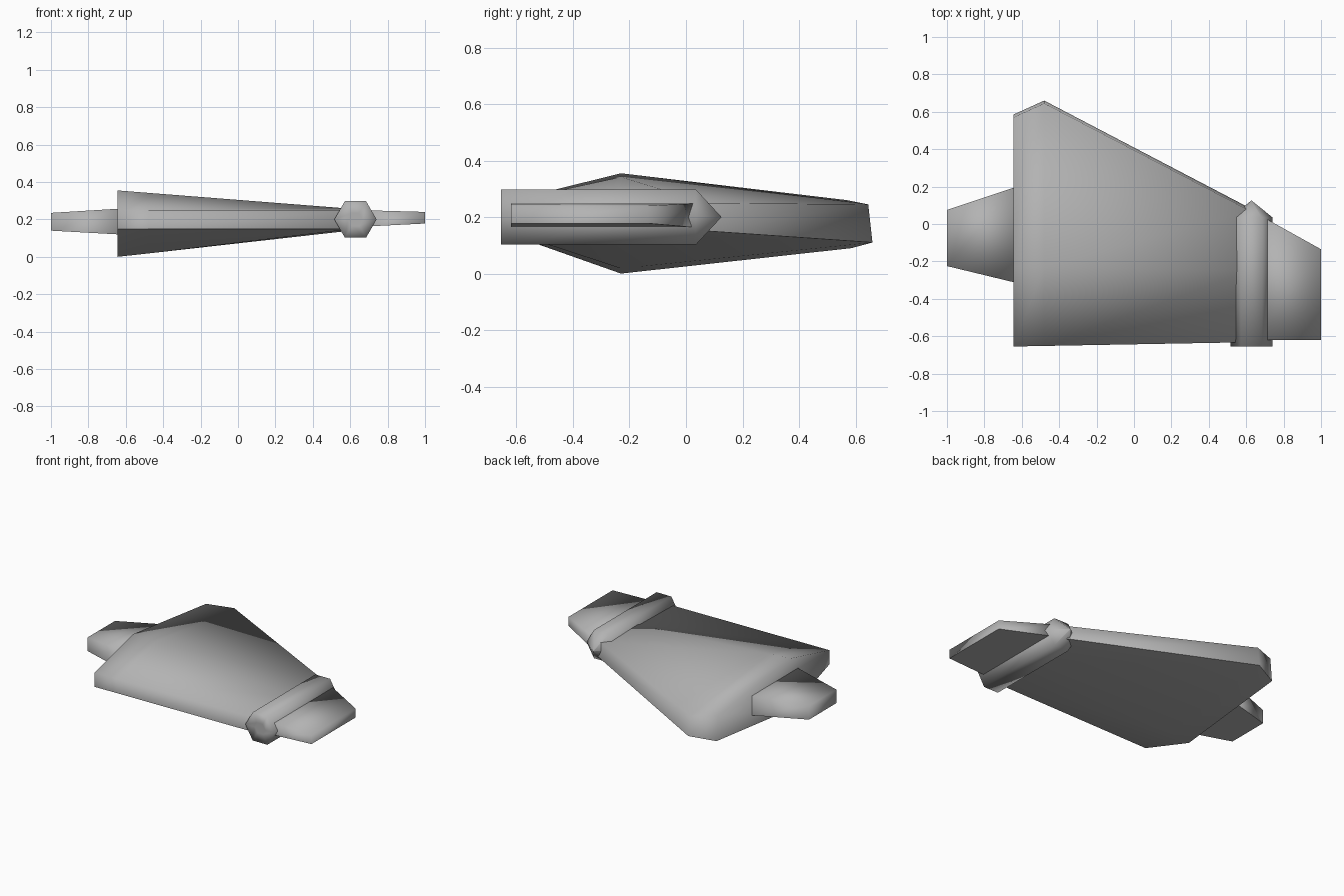
import bpy, bmesh, math
from mathutils import Vector

cube = bpy.data.objects.get("Cube")
if cube:
    bpy.data.objects.remove(cube, do_unlink=True)

grey = bpy.data.materials.new("hull grey")
grey.use_nodes = True
grey.diffuse_color = (0.45, 0.45, 0.45, 1)
grey.node_tree.nodes["Principled BSDF"].inputs["Base Color"].default_value = (0.45, 0.45, 0.45, 1)


def loft(name, rings, crisp_underside=True):
    """Skin matching rings of points, close both ends and shade softly."""
    bm = bmesh.new()
    loops = [[bm.verts.new(p) for p in ring] for ring in rings]
    for a, b in zip(loops, loops[1:]):
        for i in range(len(a)):
            j = (i + 1) % len(a)
            bm.faces.new((a[i], a[j], b[j], b[i]))
    bm.faces.new(loops[0])
    bm.faces.new(loops[-1])
    bmesh.ops.remove_doubles(bm, verts=bm.verts, dist=0.0005)
    bmesh.ops.recalc_face_normals(bm, faces=bm.faces)
    for f in bm.faces:
        f.smooth = True
    # Keep a hard edge around the underside
    if crisp_underside:
        for e in bm.edges:
            under = [f.normal.z < -0.6 for f in e.link_faces]
            e.smooth = all(under) or not any(under)
    mesh = bpy.data.meshes.new(name)
    bm.to_mesh(mesh)
    bm.free()
    mesh.materials.append(grey)
    obj = bpy.data.objects.new(name, mesh)
    bpy.context.collection.objects.link(obj)
    return obj


def section(x, points):
    return [Vector((x, y, z)) for y, z in points]


def slab(x, back, front, low, high):
    return section(x, [(back, low), (back, high), (front, high), (front, low)])


# Main wing: six-sided section, thick at the root and thin at the tip
loft("main_wing", [
    section(-0.645, [(-0.655, 0.15), (-0.655, 0.25), (-0.23, 0.355),
                     (0.57, 0.26), (0.585, 0.09), (-0.23, 0.0)]),
    section(-0.48, [(-0.652, 0.15), (-0.652, 0.25), (-0.23, 0.342),
                    (0.645, 0.245), (0.66, 0.11), (-0.23, 0.018)]),
    section(0.62, [(-0.632, 0.15), (-0.632, 0.25), (-0.25, 0.256),
                   (0.07, 0.25), (0.085, 0.15), (-0.25, 0.142)]),
])

# Root tab
loft("root_tab", [slab(-1.0, -0.225, 0.075, 0.14, 0.235),
                  slab(-0.64, -0.312, 0.195, 0.12, 0.257)])

# Outer fin
loft("outer_fin", [slab(0.64, -0.62, 0.065, 0.16, 0.25),
                   slab(1.0, -0.62, -0.135, 0.178, 0.24)])


# Tip pod: hexagonal tube with a pointed nose
def hexagon(y, radius):
    return [Vector((0.628 + radius * math.cos(k * math.pi / 3), y,
                    0.2 + radius * math.sin(k * math.pi / 3))) for k in range(6)]


loft("tip_pod", [hexagon(-0.655, 0.04), hexagon(-0.655, 0.113),
                 hexagon(0.035, 0.113), hexagon(0.125, 0.001)], False)
